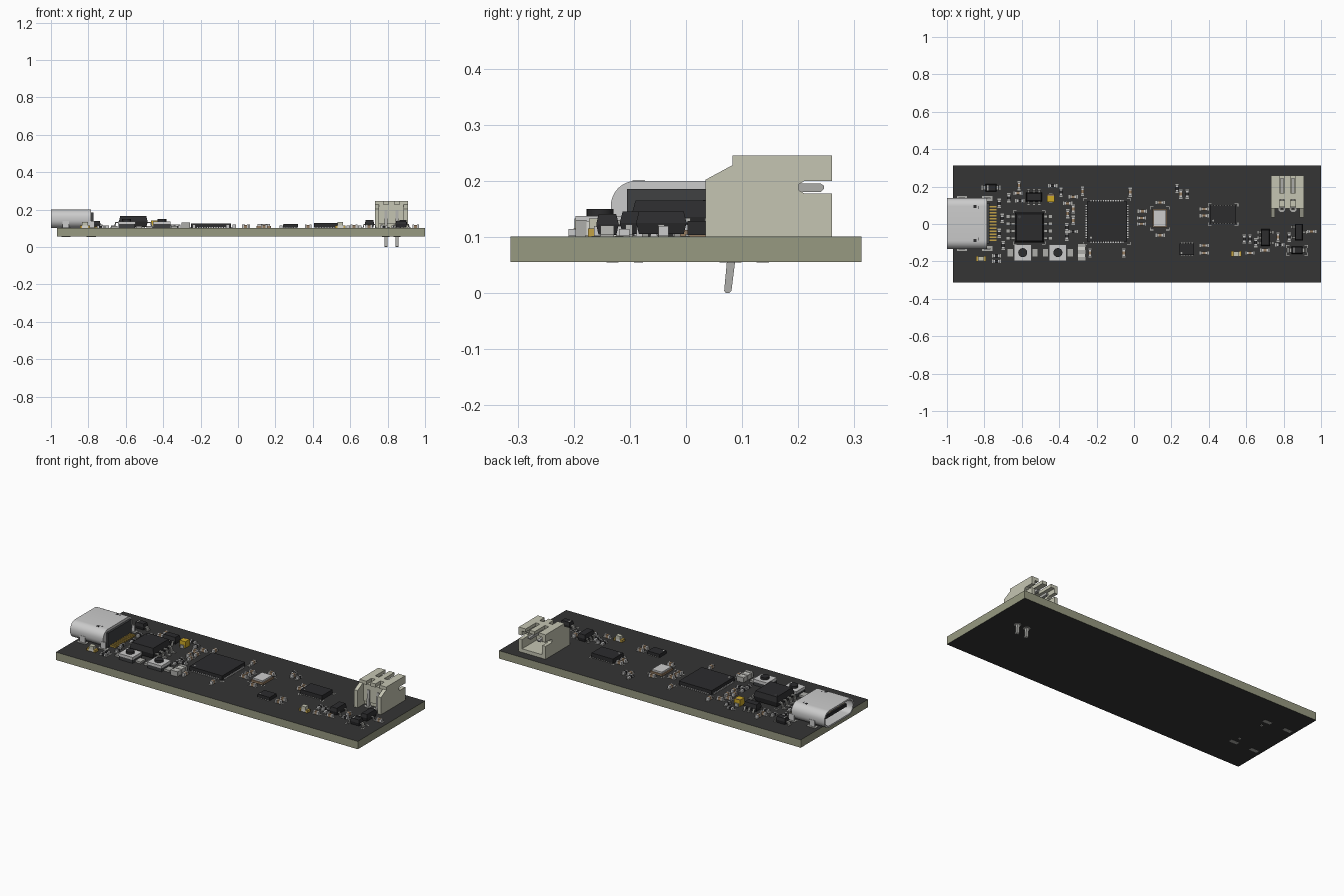
import bpy, bmesh, math
from mathutils import Vector

if "Cube" in bpy.data.objects:
    bpy.data.objects.remove(bpy.data.objects["Cube"])

T = 0.101  # top surface of the board
COL = dict(mask=(.035, .035, .035), fr4=(.31, .32, .22), black=(.025, .025, .027), dark=(.05, .052, .055),
           metal=(.56, .56, .54), tin=(.42, .42, .40), cream=(.56, .56, .45), gold=(.55, .36, .06),
           brown=(.30, .20, .12), white=(.7, .7, .66), amber=(.62, .40, .02))
MATS = {}
for k, c in COL.items():
    MATS[k] = bpy.data.materials.new(k)
    MATS[k].diffuse_color = (*c, 1)


class Part:
    """Collects coloured solids into one named object."""
    def __init__(self, name):
        self.name, self.bm, self.slots = name, bmesh.new(), []

    def slot(self, mat):
        if mat not in self.slots:
            self.slots.append(mat)
        return self.slots.index(mat)

    def loft(self, mat, rings, caps=True):
        i, n = self.slot(mat), len(rings[0])
        vs = [[self.bm.verts.new(p) for p in r] for r in rings]
        fs = [self.bm.faces.new((a[k], a[(k + 1) % n], b[(k + 1) % n], b[k]))
              for a, b in zip(vs, vs[1:]) for k in range(n)]
        if caps:
            fs += [self.bm.faces.new(vs[0]), self.bm.faces.new(vs[-1])]
        for f in fs:
            f.material_index = i
        return self

    def prism(self, mat, pts, vec):
        v = Vector(vec)
        return self.loft(mat, [[Vector(p) for p in pts], [Vector(p) + v for p in pts]])

    def box(self, mat, x0, x1, y0, y1, z0, z1):
        return self.prism(mat, [(x0, y0, z0), (x1, y0, z0), (x1, y1, z0), (x0, y1, z0)], (0, 0, z1 - z0))

    def cbox(self, mat, x, y, sx, sy, z0, z1):
        return self.box(mat, x - sx / 2, x + sx / 2, y - sy / 2, y + sy / 2, z0, z1)

    def molded(self, mat, x, y, sx, sy, z0, z1, t=.006):
        # package body tapering away from its middle
        def rect(z, d):
            a, b = sx / 2 - d, sy / 2 - d
            return [(x - a, y - b, z), (x + a, y - b, z), (x + a, y + b, z), (x - a, y + b, z)]
        return self.loft(mat, [rect(z0, t), rect((z0 + z1) / 2, 0), rect(z1, t)])

    def disc(self, mat, x, y, r, z0, z1, n=24):
        return self.prism(mat, [(x + r * math.cos(a * math.tau / n), y + r * math.sin(a * math.tau / n), z0)
                                for a in range(n)], (0, 0, z1 - z0))

    def lead(self, mat, x, y, d, r0, r1, zm, w, t=.004):
        # gull-wing lead running outwards along d
        rm = r0 + (r1 - r0) * .4
        prof = [(r0, zm + t), (r0, zm), (rm, zm), (rm + t, T), (r1, T), (r1, T + t), (rm + 2 * t, T + t), (rm + t, zm + t)]
        s = (-d[1] * w, d[0] * w, 0)
        return self.prism(mat, [(x + d[0] * r - s[0] / 2, y + d[1] * r - s[1] / 2, z) for r, z in prof], s)

    def done(self, smooth=False):
        bmesh.ops.recalc_face_normals(self.bm, faces=self.bm.faces)
        me = bpy.data.meshes.new(self.name)
        self.bm.to_mesh(me)
        self.bm.free()
        for m in self.slots:
            me.materials.append(MATS[m])
        ob = bpy.data.objects.new(self.name, me)
        bpy.context.collection.objects.link(ob)
        if smooth:
            bpy.ops.object.select_all(action='DESELECT')
            ob.select_set(True)
            bpy.context.view_layer.objects.active = ob
            bpy.ops.object.shade_smooth_by_angle(angle=math.radians(35))
        return ob


# circuit board: olive core with dark mask on both faces
p = Part("circuit_board").box("fr4", -.967, 1, -.313, .313, .055, T)
for f in p.bm.faces:
    f.normal_update()
    if abs(f.normal.z) > .5:
        f.material_index = p.slot("mask")
p.done()


# USB port: hollow rounded shell, tongue, rear block, pins, legs
def ring(x, hw, hh, r, n=8):
    out = []
    for q, (sy, sz) in enumerate([(1, 1), (-1, 1), (-1, -1), (1, -1)]):
        for k in range(n + 1):
            a = (q + k / n) * math.pi / 2
            out.append((x, .003 + sy * (hw - r) + r * math.cos(a), .1505 + sz * (hh - r) + r * math.sin(a)))
    return out


Part("usb_shell").loft("metal", [ring(-.83, .127, .040, .036), ring(-1, .127, .040, .036), ring(-1, .137, .0495, .045),
                                 ring(-.785, .137, .0495, .045)]).done(True)
p = Part("usb_insert").box("black", -.975, -.83, -.1, .106, .141, .16)
p.box("dark", -.79, -.772, -.105, .111, T, .185)
for i in range(12):
    y = .003 + (i - 5.5) * .0163
    p.box("gold", -.785, -.735, y - .004, y + .004, T, T + .008)
    p.box("gold", -.965, -.84, y - .003, y + .003, .16, .1612)
for y in (-.085, .091):
    p.disc("tin", -.785, y, .008, .0545, .056, 12)
p.done()
p = Part("usb_legs")
for s in (-1, 1):
    for x in (-.92, -.785):
        y = .003 + s * .134
        p.cbox("metal", x, y, .034, .008, .0545, .14)
        p.cbox("tin", x, y, .05, .022, .0542, .056)
        p.cbox("tin", x, y, .055, .028, T, T + .002)
    for dx in (0, .02):   # spring cut-outs on the roof
        p.cbox("black", -.85 + dx, .003 + s * (.09 - dx * .3), .004 + .012 * (dx == 0), .016, .1995, .2004)
p.done()

# battery connector: side cheeks with notch, floor, rear wall, slotted roof
prof = [(.035, T), (.26, T), (.26, .177), (.212, .177), (.201, .183), (.201, .194), (.212, .2), (.26, .2),
        (.26, .245), (.083, .245), (.083, .228), (.035, .202)]
p = Part("battery_connector")
for x in (.733, .886):
    p.prism("cream", [(x, y, z) for y, z in prof], (.022, 0, 0))
p.box("cream", .755, .886, .1, .26, T, .122).box("cream", .755, .886, .09, .125, .122, .226)
p.box("cream", .755, .886, .13, .165, .226, .245)
for x0, x1 in ((.755, .778), (.804, .837), (.863, .886)):
    p.box("cream", x0, x1, .083, .13, .224, .245).box("cream", x0, x1, .165, .26, .226, .245)
p.done()
p = Part("connector_pins")
pin = [(.24, .195), (.246, .191), (.246, .186), (.24, .18), (.103, .18), (.081, .004), (.077, 0), (.071, 0),
       (.068, .004), (.086, .195)]
for x in (.790, .851):
    p.prism("tin", [(x - .008, y, z) for y, z in pin], (.016, 0, 0))
    p.disc("tin", x, .079, .019, .0542, .056).disc("tin", x, .082, .019, T, T + .002)
p.done()

# flash chip with eight gull-wing leads
p = Part("flash_chip").molded("black", -.56, -.018, .155, .16, T + .005, .165, .008)
for s in (-1, 1):
    for i in range(4):
        p.lead("tin", -.56, -.018 + (i - 1.5) * .0388, (s, 0), .07, .122, .128, .014, .006)
p.disc("dark", -.612, .038, .008, .165, .1655, 16).done()

# processor with fine pads on four sides
p = Part("processor").cbox("black", -.144, .013, .214, .214, T + .001, .126)
for s in (-1, 1):
    for i in range(14):
        o = (i - 6.5) * .0132
        p.cbox("metal", -.144 + o, .013 + s * .108, .0065, .014, T, T + .006)
        p.cbox("metal", -.144 + s * .108, .013 + o, .014, .0065, T, T + .006)
p.disc("tin", -.23, -.073, .006, .126, .1264, 16).done()

# crystal
p = Part("crystal").cbox("brown", .138, .03, .078, .1, T, .112).cbox("metal", .138, .03, .066, .088, .112, .122)
p.done()

# flat leadless sensor chips
for name, x, y, sx, sy, z, n in (("sensor_large", .476, .051, .139, .097, .128, 9), ("sensor_small", .283, -.134, .078, .062, .122, 5)):
    p = Part(name).cbox("black", x, y, sx, sy, T + .002, z)
    for s in (-1, 1):
        for i in range(n):
            p.cbox("tin", x + (i - (n - 1) / 2) * sx / (n + .5), y + s * sy / 2, .007, .006, T, T + .004)
    p.disc("tin", x - sx * .38, y - sy * .34, .005, z, z + .0004, 12).done()

# small regulators and transistors with leads
for name, x, y, sx, sy, ax, n in (("charger_chip", .703, -.073, .05, .09, 0, (3, 2)), ("regulator", .882, -.044, .045, .09, 0, (2, 1)),
                                  ("surge_protector", -.535, .145, .085, .048, 1, (3, 3))):
    p = Part(name).molded("black", x, y, sx, sy, T + .004, .145, .005)
    for s, cnt in zip((-1, 1), n):
        for i in range(cnt):
            o = (i - (cnt - 1) / 2) * (.0285 if cnt == 3 else .057)
            d = (s, 0) if ax == 0 else (0, s)
            p.lead("tin", x + o * ax, y + o * (1 - ax), d, .018, .043, .118, .012)
    p.done()

# push buttons
for i, x in enumerate((-.595, -.407)):
    p = Part(f"push_button_{i + 1}").cbox("dark", x, -.153, .09, .084, T, .122).cbox("metal", x, -.153, .094, .088, .122, .137)
    p.disc("black", x, -.153, .024, .137, .15)
    for s in (-1, 1):
        p.cbox("tin", x + s * .066, -.153, .034, .045, T, .112)
    p.done(True)

# power diodes
for i, (x, y) in enumerate(((-.765, .193), (.872, -.14))):
    p = Part(f"diode_{i + 1}").molded("black", x, y, .06, .04, T + .003, .14, .004)
    for s in (-1, 1):
        p.lead("tin", x, y, (s, 0), .026, .05, .116, .024)
    p.cbox("tin", x - .017, y, .006, .03, .14, .1404).done()

# amber tantalum capacitor, resonator and indicator lights
p = Part("tantalum_capacitor").cbox("amber", -.445, .139, .038, .042, T + .003, .142)
p.cbox("brown", -.445, .155, .038, .009, .142, .1425)
for s in (-1, 1):
    p.cbox("tin", -.445, .139 + s * .022, .024, .012, T, .12)
p.done()
p = Part("fuse").cbox("white", -.28, -.15, .042, .088, T, .128)
for o in (-.037, 0, .037):
    p.cbox("tin", -.28, -.15 + o, .046, .02, T, .13)
p.done()
for i, (x, y) in enumerate(((-.818, -.186), (.547, -.16))):
    p = Part(f"indicator_light_{i + 1}").cbox("white", x, y, .05, .026, T, .114).cbox("cream", x, y, .03, .026, .114, .133)
    for s in (-1, 1):
        p.cbox("gold", x + s * .022, y, .012, .029, T, .115)
    p.done()

# tiny chip capacitors and resistors: (x, y, upright?, kind)
H, V = 0, 1
caps = [(-.02, .17, V), (.045, .068, H), (.04, .032, H), (.04, 0, H), (.14, .115, H), (.14, -.06, H), (-.055, -.155, V),
        (-.235, -.155, V), (.375, .08, H), (.375, .045, H), (.375, -.115, H), (.375, -.155, H), (.25, .16, V),
        (-.355, .11, H), (-.355, .055, V), (-.325, .145, H), (-.325, .08, V), (-.325, .02, V), (-.275, .175, V),
        (-.615, .205, V), (-.62, .165, H), (.62, -.155, H), (.95, -.04, H), (.77, -.07, V), (.7, -.14, H)]
ress = [(.23, .19, V), (.285, .16, V), (-.435, .205, H), (-.36, -.02, V), (-.36, -.065, V), (-.325, -.04, H), (-.61, .125, H),
        (-.67, .14, V), (-.735, -.17, H), (-.735, -.2, H), (-.70, -.115, V), (-.72, -.05, V), (-.705, .03, V), (-.72, .11, V),
        (.62, -.08, V), (.59, -.08, V), (.65, -.1, V), (.78, -.11, H), (.83, -.07, V), (-.39, .17, V)]
for name, body, h, lst in (("chip_capacitor", "brown", .018, caps), ("chip_resistor", "black", .013, ress)):
    for i, (x, y, up) in enumerate(lst):
        p = Part(f"{name}_{i + 1}").cbox(body, x, y, *((.017, .024) if up else (.024, .017)), T, T + h - .001)
        for s in (-1, 1):
            dx, dy = (0, s) if up else (s, 0)
            p.cbox("metal", x + dx * .013, y + dy * .013, *((.018, .01) if up else (.01, .018)), T, T + h)
            p.cbox("tin", x + dx * .016, y + dy * .016, .018, .018, T, T + .0015)
        p.done()

# printed corner marks around the larger chips
p = Part("printed_marks")
for x, y, a, b in ((-.144, .013, .125, .125), (.138, .03, .05, .062), (-.56, -.018, .085, .09), (.476, .051, .08, .058), (.872, -.14, .058, .027)):
    for s in (-1, 1):
        for t in (-1, 1):
            p.cbox("white", x + s * (a - .008), y + t * b, .019, .003, T, T + .0006)
            p.cbox("white", x + s * a, y + t * (b - .008), .003, .013, T, T + .0006)
p.done()

for m in bpy.data.materials:
    if m.users and not m.is_grease_pencil:
        m.use_nodes = True
        m.node_tree.nodes["Principled BSDF"].inputs["Base Color"].default_value = m.diffuse_color
